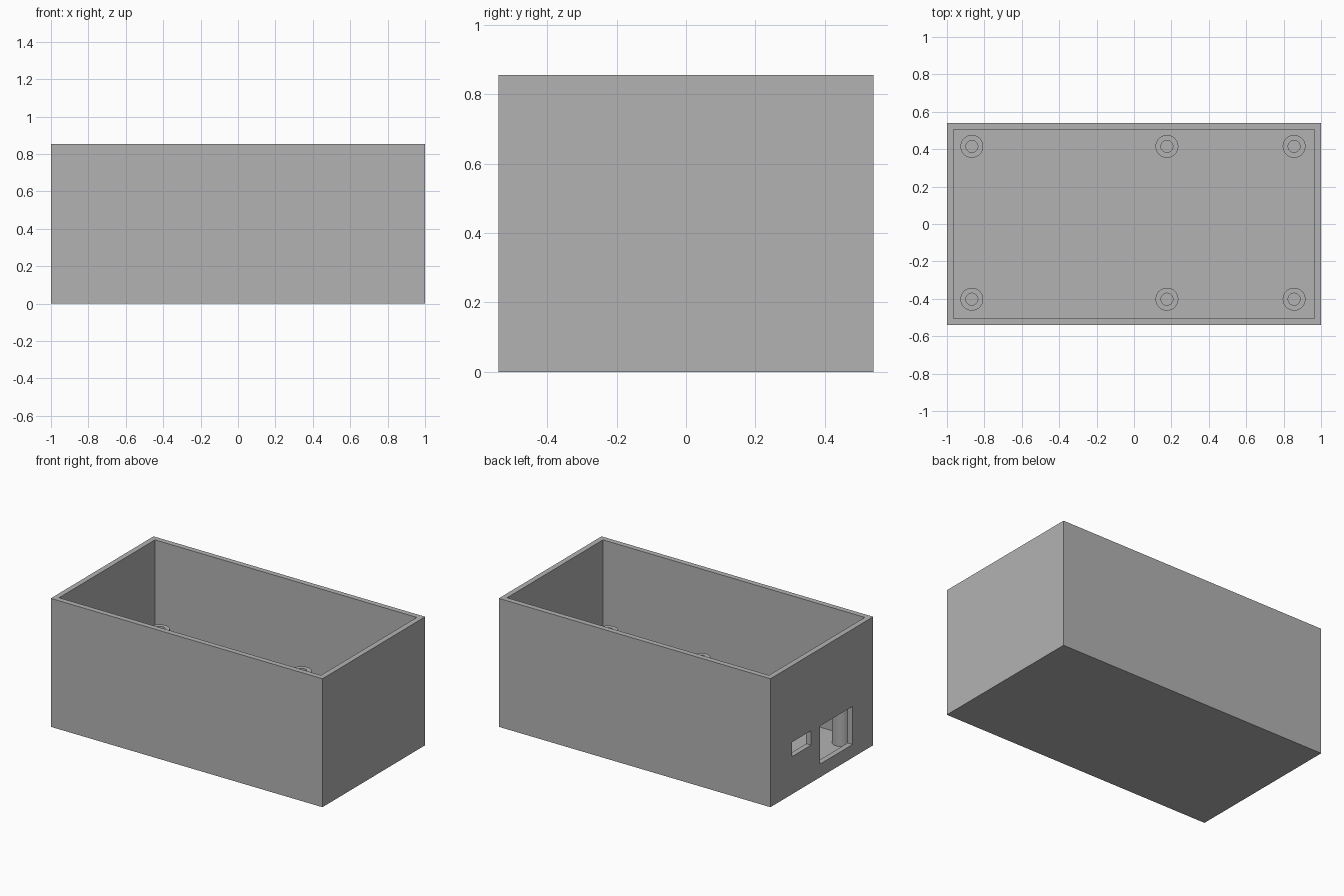
import bpy, bmesh, math
from mathutils import Matrix, Vector

if "Cube" in bpy.data.objects:
    bpy.data.objects.remove(bpy.data.objects["Cube"], do_unlink=True)

LENGTH, WIDTH, HEIGHT = 2.0, 1.08, 0.855
WALL = 0.036
POST_TOP, POST_R, BORE_R = 0.324, 0.061, 0.032

grey = bpy.data.materials.new("plain_grey")
grey.use_nodes = True
grey.diffuse_color = (0.45, 0.45, 0.45, 1)
grey.node_tree.nodes["Principled BSDF"].inputs["Base Color"].default_value = (0.45, 0.45, 0.45, 1)


def add_object(name, bm):
    bmesh.ops.recalc_face_normals(bm, faces=bm.faces)
    mesh = bpy.data.meshes.new(name)
    bm.to_mesh(mesh)
    bm.free()
    mesh.materials.append(grey)
    obj = bpy.data.objects.new(name, mesh)
    bpy.context.collection.objects.link(obj)
    return obj


def box(name, low, high):
    low, high = Vector(low), Vector(high)
    bm = bmesh.new()
    bmesh.ops.create_cube(bm, size=1, matrix=Matrix.Translation((low + high) / 2)
                          @ Matrix.Diagonal((*(high - low), 1)))
    return add_object(name, bm)


def select_only(obj):
    bpy.ops.object.select_all(action='DESELECT')
    obj.select_set(True)
    bpy.context.view_layer.objects.active = obj


def cut(target, cutter):
    cutter.hide_render = True
    mod = target.modifiers.new("cut", 'BOOLEAN')
    mod.operation = 'DIFFERENCE'
    mod.solver = 'EXACT'
    mod.object = cutter
    select_only(target)
    bpy.ops.object.modifier_apply(modifier=mod.name)
    bpy.data.objects.remove(cutter, do_unlink=True)


# Open-topped case
x, y = LENGTH / 2, WIDTH / 2
case = box("case", (-x, -y, 0), (x, y, HEIGHT))
cut(case, box("cavity_cutter", (-x + WALL, -y + WALL, WALL), (x - WALL, y - WALL, HEIGHT + 0.1)))

# Two connector openings in the end wall
for y0, y1, z0, z1 in ((0.114, 0.314, 0.25, 0.346), (-0.323, 0.019, 0.088, 0.341)):
    cut(case, box("port_cutter", (-x - 0.1, y0, z0), (-x + WALL + 0.02, y1, z1)))


# Hollow screw posts standing on the floor
def screw_post(name, px, py):
    bm = bmesh.new()
    profile = [(BORE_R, WALL), (BORE_R, POST_TOP), (POST_R, POST_TOP), (POST_R, WALL)]
    verts = [bm.verts.new((r, 0, z)) for r, z in profile]
    edges = [bm.edges.new(pair) for pair in zip(verts, verts[1:])]
    bmesh.ops.spin(bm, geom=verts + edges, cent=(0, 0, 0), axis=(0, 0, 1),
                   angle=math.tau, steps=48, use_merge=True)
    bmesh.ops.remove_doubles(bm, verts=bm.verts, dist=0.0001)
    post = add_object(name, bm)
    # Outward on the outer wall, inward on the bore
    top = max(post.data.polygons, key=lambda p: p.center.z)
    if top.normal.z < 0:
        post.data.flip_normals()
    post.location = (px, py, 0)
    select_only(post)
    bpy.ops.object.shade_smooth_by_angle(angle=math.radians(30))


for side, py in (("front", -0.402), ("back", 0.415)):
    for place, px in (("right", -0.867), ("middle", 0.176), ("left", 0.856)):
        screw_post(f"screw_post_{side}_{place}", px, py)
